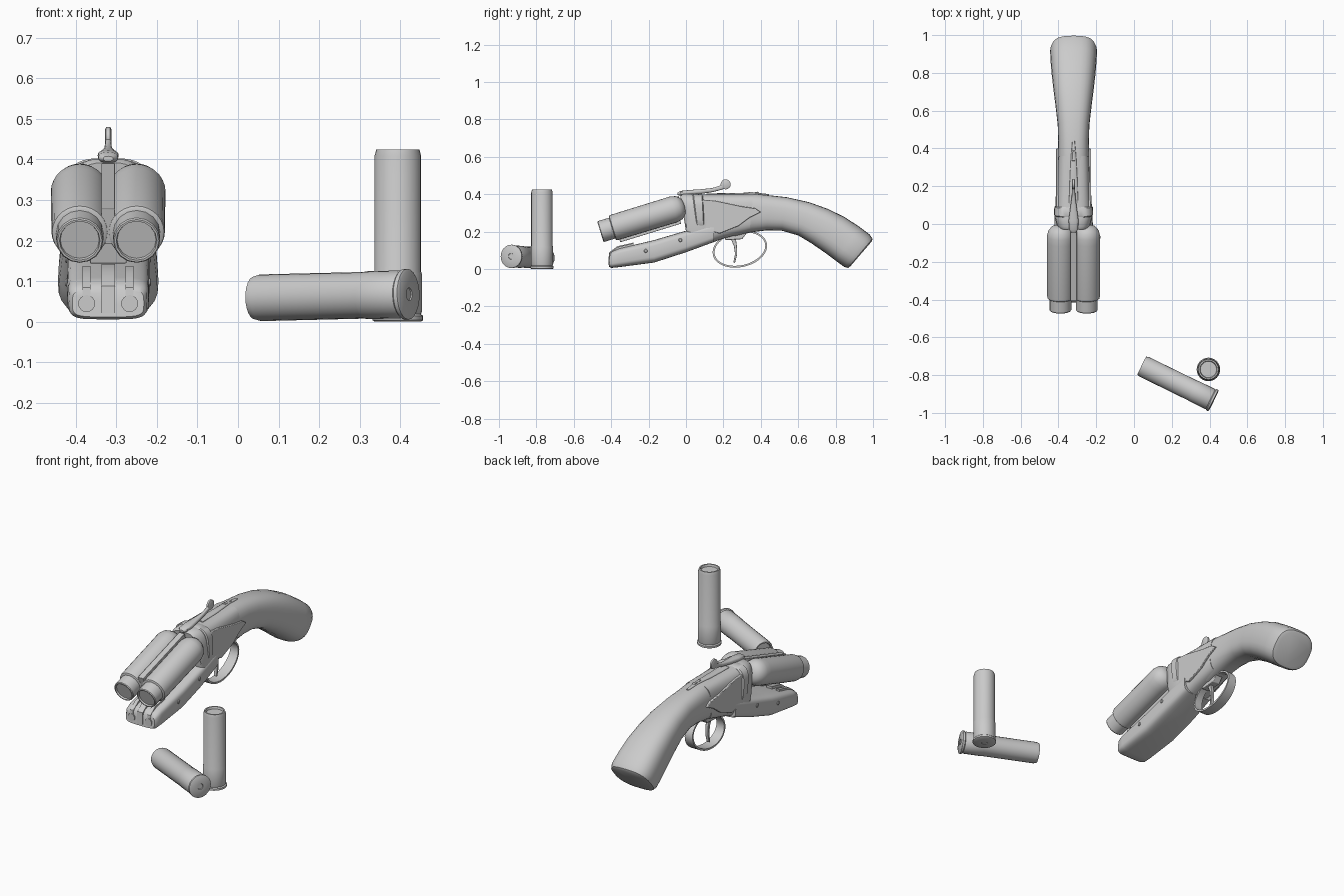
import bpy, bmesh, math
from mathutils import Vector

CX = -0.32                                   # centre line of the gun
TILT = math.radians(17)                      # barrels hinge open by this angle
AXIS = Vector((0, math.cos(TILT), math.sin(TILT)))
UP = Vector((0, -math.sin(TILT), math.cos(TILT)))


def finish(name, bm, bevel=0):
    bmesh.ops.recalc_face_normals(bm, faces=bm.faces)
    me = bpy.data.meshes.new(name)
    bm.to_mesh(me)
    bm.free()
    ob = bpy.data.objects.new(name, me)
    bpy.context.collection.objects.link(ob)
    if bevel:
        m = ob.modifiers.new("bevel", 'BEVEL')
        m.width, m.segments = bevel, 2
    return ob


def skin(name, rings, closed=False, bevel=0):
    """Bridge rings of points; cap the ends, or join them when closed."""
    bm = bmesh.new()
    vs = [[bm.verts.new(p) for p in r] for r in rings]
    n = len(vs[0])
    pairs = list(zip(vs, vs[1:])) + ([(vs[-1], vs[0])] if closed else [])
    for a, b in pairs:
        for i in range(n):
            j = (i + 1) % n
            bm.faces.new((a[i], a[j], b[j], b[i]))
    if not closed:
        bm.faces.new(vs[0])
        bm.faces.new(vs[-1])
    return finish(name, bm, bevel)


def lathe(name, profile, base, direction, n=20):
    """Revolve (radius, distance) pairs about an axis."""
    q = Vector(direction).to_track_quat('Z', 'Y')
    rings = [[Vector(base) + q @ Vector((r * math.cos(2 * math.pi * i / n),
                                         r * math.sin(2 * math.pi * i / n), t))
              for i in range(n)] for r, t in profile]
    return skin(name, rings)


def loft(name, stations, power=2.4, n=24):
    """Super-ellipse sections: (top y, top z, bottom y, bottom z, half width)."""
    def bend(v):
        return math.copysign(abs(v) ** (2 / power), v)
    rings = []
    for ty, tz, by, bz, hw in stations:
        top, bot = Vector((CX, ty, tz)), Vector((CX, by, bz))
        mid, half = (top + bot) / 2, (top - bot) / 2
        rings.append([mid + half * bend(math.sin(2 * math.pi * i / n))
                      + Vector((hw * bend(math.cos(2 * math.pi * i / n)), 0, 0))
                      for i in range(n)])
    return skin(name, rings)


def plate(name, yz, x0, x1, bevel=0):
    """Side outline extruded across x, measured from the centre line."""
    return skin(name, [[(CX + x, y, z) for y, z in yz] for x in (x0, x1)], bevel=bevel)


def bar(name, base, t0, t1, h0, h1, hw):
    """Box lying along the barrel axis."""
    return skin(name, [[Vector(base) + AXIS * t + UP * h + Vector((x, 0, 0))
                        for x, h in ((-hw, h0), (hw, h0), (hw, h1), (-hw, h1))]
                       for t in (t0, t1)], bevel=0.002)


# Barrels: muzzle tube inside a thicker round-backed sleeve
BASE = (CX, -0.395, 0.219)
for side, tag in ((-1, "left"), (1, "right")):
    base = Vector(BASE) + Vector((side * 0.07, 0, 0))
    lathe(tag + "_muzzle", [(0.048, -0.057), (0.050, -0.066), (0.055, -0.066),
                            (0.058, -0.062), (0.058, 0.02)], base, AXIS, 16)
    lathe(tag + "_barrel_sleeve", [(0.062, 0), (0.068, 0.004), (0.07, 0.015), (0.071, 0.31),
                                   (0.0715, 0.345), (0.064, 0.375), (0.045, 0.397),
                                   (0.02, 0.405)], base, AXIS, 28)
bar("top_rib", BASE, 0.005, 0.39, -0.03, 0.06, 0.017)
bar("under_rib", BASE, 0.02, 0.36, -0.085, -0.03, 0.045)

# Fore-end below the barrels
loft("fore_end", [(-0.407, 0.08, -0.412, 0.012, 0.088), (-0.395, 0.095, -0.40, 0.006, 0.096),
                  (-0.36, 0.11, -0.36, 0.010, 0.1), (-0.17, 0.155, -0.17, 0.035, 0.102),
                  (0, 0.205, 0, 0.09, 0.102), (0.15, 0.25, 0.15, 0.145, 0.094)], 4.5, 32)

# Hinge hardware on the fore-end nose
for side, tag in ((-1, "left"), (1, "right")):
    x = side * 0.053
    lathe(tag + "_nose_button", [(0.021, 0), (0.021, 0.02)],
          (CX + x, -0.415, 0.045), (0, 1, 0), 16)
    plate(tag + "_nose_strip", [(-0.413, 0.05), (-0.41, 0.085), (-0.365, 0.118), (-0.28, 0.138),
                                (-0.28, 0.12), (-0.38, 0.05)], x - 0.010, x + 0.010)
plate("nose_centre_strip", [(-0.415, 0.022), (-0.412, 0.088), (-0.367, 0.122), (-0.28, 0.142),
                            (-0.28, 0.12), (-0.38, 0.022)], -0.017, 0.017)

# Receiver, with a wider lip at its front
loft("receiver", [(-0.03, 0.392, 0.0, 0.20, 0.075), (-0.015, 0.402, 0.01, 0.15, 0.088),
                  (0.03, 0.402, 0.03, 0.105, 0.098), (0.1, 0.399, 0.1, 0.128, 0.094),
                  (0.2, 0.399, 0.2, 0.163, 0.088), (0.36, 0.399, 0.34, 0.20, 0.082)], 3.6, 32)
loft("receiver_lip", [(0.035, 0.40, 0.06, 0.20, 0.096), (0.04, 0.403, 0.065, 0.2, 0.103),
                      (0.085, 0.401, 0.095, 0.2, 0.102), (0.09, 0.398, 0.1, 0.2, 0.094)], 3.6, 32)

# Curved pistol-grip stock
loft("stock_grip", [(0.26, 0.40, 0.26, 0.175, 0.084), (0.37, 0.403, 0.35, 0.197, 0.083),
                    (0.45, 0.394, 0.43, 0.207, 0.081), (0.54, 0.384, 0.51, 0.206, 0.084),
                    (0.66, 0.357, 0.60, 0.18, 0.096), (0.76, 0.321, 0.67, 0.138, 0.107),
                    (0.85, 0.277, 0.74, 0.09, 0.116), (0.93, 0.224, 0.80, 0.045, 0.122),
                    (0.982, 0.185, 0.846, 0.012, 0.124), (0.997, 0.163, 0.866, 0.006, 0.116),
                    (0.995, 0.150, 0.880, 0.016, 0.098)], 2.7, 28)

# Pointed side plates, and pins through the fore-end
SIDE = [(0.045, 0.375), (0.16, 0.365), (0.30, 0.335), (0.37, 0.325), (0.40, 0.305),
        (0.34, 0.275), (0.28, 0.23), (0.18, 0.19), (0.09, 0.215)]
for side, tag in ((-1, "left"), (1, "right")):
    plate(tag + "_side_plate", SIDE, side * 0.07, side * 0.093, 0.003)
    for k, (y, z) in enumerate(((-0.215, 0.097), (-0.03, 0.155))):
        lathe(f"{tag}_pin_{k + 1}", [(0.010, 0), (0.010, 0.03), (0.007, 0.033)],
              (CX + side * 0.073, y, z), (side, 0, 0), 12)

# Opening lever on top: flat tapered arm rising to a thin round thumb piece
loft("top_lever", [(-0.045, 0.408, -0.045, 0.396, 0.012), (-0.03, 0.418, -0.03, 0.392, 0.024),
                   (0.02, 0.423, 0.02, 0.396, 0.026), (0.08, 0.427, 0.08, 0.402, 0.018),
                   (0.14, 0.433, 0.145, 0.412, 0.010), (0.18, 0.446, 0.19, 0.424, 0.008),
                   (0.21, 0.465, 0.22, 0.435, 0.007)], 2.6, 16)
lathe("lever_thumb_piece", [(0.021, 0), (0.027, 0.003), (0.027, 0.013), (0.021, 0.016)],
      (CX - 0.008, 0.212, 0.453), (1, 0, 0), 16)
loft("top_tang", [(0.11, 0.405, 0.11, 0.38, 0.025), (0.25, 0.406, 0.25, 0.38, 0.020),
                  (0.36, 0.410, 0.36, 0.38, 0.014), (0.445, 0.401, 0.445, 0.375, 0.006)], 4, 16)
plate("safety_slide", [(0.33, 0.40), (0.335, 0.413), (0.365, 0.410), (0.385, 0.414),
                       (0.395, 0.40)], -0.008, 0.008, 0.002)

# Trigger guard loop, trigger plate and trigger
guard = []
for i in range(32):
    a = 2 * math.pi * i / 32
    c, s = math.cos(a), math.sin(a)
    hw = 0.024 - 0.006 * s
    guard.append([(CX + x, 0.288 + (0.146 - d) * c, 0.107 + (0.098 - d) * s + 0.018 * c)
                  for x, d in ((-hw, 0), (hw, 0), (hw, 0.010), (-hw, 0.010))])
skin("trigger_guard", guard, closed=True)
plate("trigger_plate", [(0.20, 0.20), (0.21, 0.155), (0.30, 0.16), (0.33, 0.20)],
      -0.022, 0.022, 0.003)
plate("trigger", [(0.235, 0.17), (0.256, 0.125), (0.262, 0.08), (0.253, 0.035), (0.262, 0.033),
                  (0.274, 0.08), (0.272, 0.125), (0.265, 0.17)], -0.009, 0.009, 0.002)

# Two loose cartridges: one upright, one on its side
SHELL = [(0.015, 0.003), (0.016, 0), (0.058, 0), (0.0625, 0.003), (0.0625, 0.013),
         (0.057, 0.018), (0.059, 0.024), (0.059, 0.118), (0.0575, 0.122), (0.0575, 0.408),
         (0.053, 0.424), (0.046, 0.424), (0.043, 0.412)]
lathe("standing_cartridge", SHELL, (0.394, -0.77, 0.001), (0, 0, 1), 24)
lathe("lying_cartridge", SHELL, (0.422, -0.936, 0.068), (-0.372, 0.182, -0.009), 24)

# Smooth shading with crisp edges
for ob in bpy.data.objects:
    ob.select_set(True)
    bpy.context.view_layer.objects.active = ob
bpy.ops.object.shade_smooth_by_angle(angle=math.radians(35))
